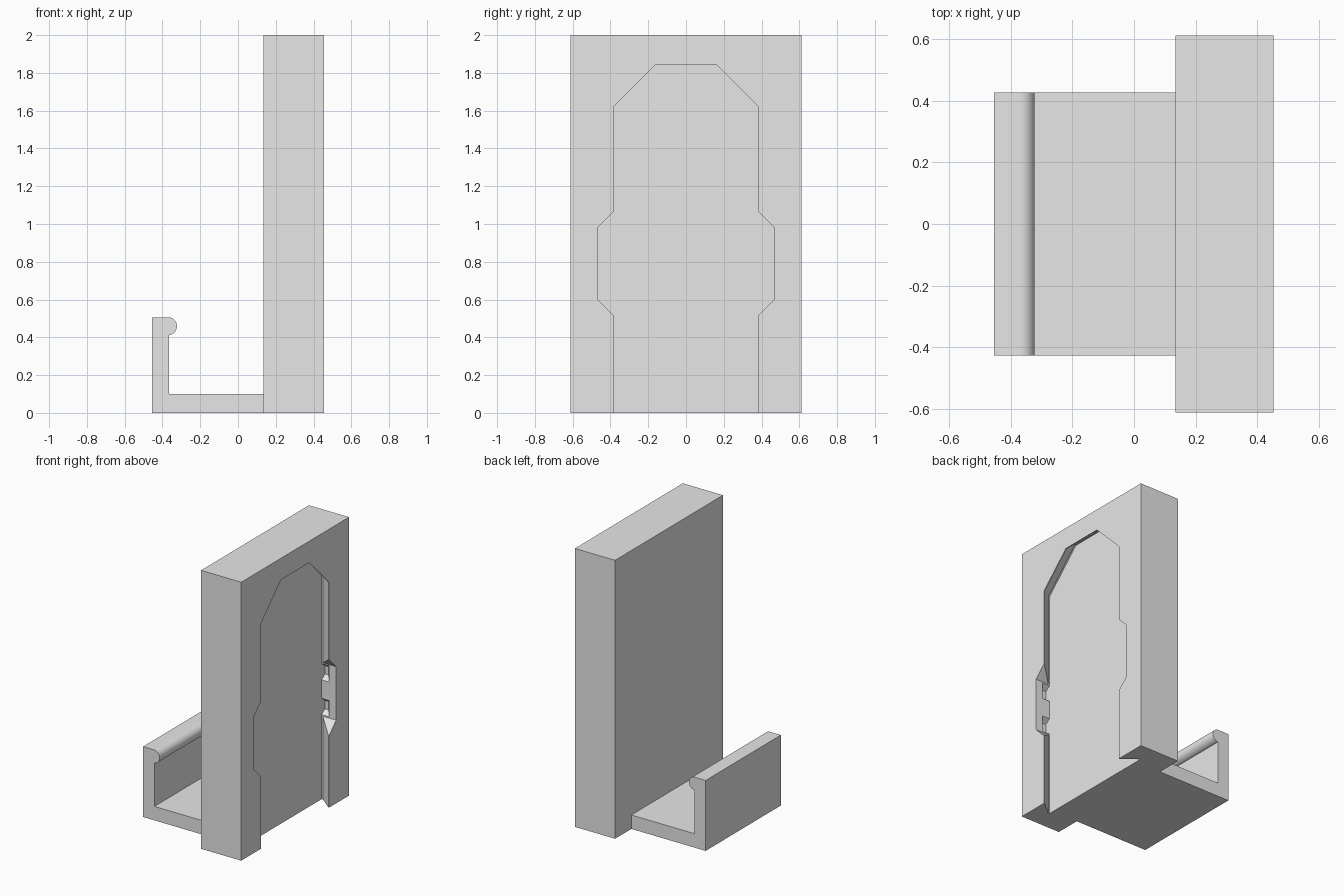
import bpy, bmesh, math

if "Cube" in bpy.data.objects:
    bpy.data.objects.remove(bpy.data.objects["Cube"])

grey = bpy.data.materials.new("light_grey")
grey.diffuse_color = (0.8, 0.8, 0.8, 1)
grey.use_nodes = True
grey.node_tree.nodes["Principled BSDF"].inputs["Base Color"].default_value = grey.diffuse_color


def loft(name, rings):
    """Closed solid through rings that share a point count."""
    bm = bmesh.new()
    loops = [[bm.verts.new(p) for p in ring] for ring in rings]
    n = len(loops[0])
    for a, b in zip(loops, loops[1:]):
        for i in range(n):
            j = (i + 1) % n
            bm.faces.new((a[i], a[j], b[j], b[i]))
    bm.faces.new(loops[0])
    bm.faces.new(loops[-1])
    bmesh.ops.recalc_face_normals(bm, faces=bm.faces)
    me = bpy.data.meshes.new(name)
    bm.to_mesh(me)
    bm.free()
    me.materials.append(grey)
    ob = bpy.data.objects.new(name, me)
    bpy.context.collection.objects.link(ob)
    return ob


def activate(ob):
    bpy.ops.object.select_all(action='DESELECT')
    ob.select_set(True)
    bpy.context.view_layer.objects.active = ob


def cut(target, cutter):
    mod = target.modifiers.new("cut", 'BOOLEAN')
    mod.operation, mod.solver, mod.object = 'DIFFERENCE', 'EXACT', cutter
    activate(target)
    bpy.ops.object.modifier_apply(modifier=mod.name)
    bpy.data.objects.remove(cutter)


T = math.tan(math.pi / 8)               # half side of an octagon per apothem
X0, X1 = 0.135, 0.454                   # plate front and mounting face
DEPTH = 0.115
FLOOR = X1 - DEPTH
SKIN, BASE = 0.385, 0.465               # slot half widths at face and at floor
SLOT_Z, RAMP_Z = 1.46, 0.79

# Upright back plate
plate = loft("back_plate", [[(x, -0.612, 0), (x, 0.612, 0), (x, 0.612, 2), (x, -0.612, 2)]
                            for x in (X0, X1)])


# Undercut slot, open at the bottom, with a half-octagon top
def slot_ring(x, w):
    half = [(w, -0.1), (w, SLOT_Z + w * T), (w * T, SLOT_Z + w)]
    return [(x, y, z) for y, z in half] + [(x, -y, z) for y, z in reversed(half)]


cut(plate, loft("slot_cutter", [slot_ring(FLOOR, BASE), slot_ring(FLOOR + 0.01, BASE),
                                slot_ring(X1 - 0.005, SKIN), slot_ring(X1 + 0.05, SKIN)]))


# Octagonal entry opening
def octagon(x):
    r = BASE / math.cos(math.pi / 8)
    angles = [math.pi / 8 + i * math.pi / 4 for i in range(8)]
    return [(x, r * math.cos(a), RAMP_Z + r * math.sin(a)) for a in angles]


cut(plate, loft("entry_cutter", [octagon(FLOOR), octagon(X1 + 0.05)]))


# Locking dimples in both side walls of the entry
def dimple_ring(y, z, h):
    return [(FLOOR, y, z - h), (FLOOR + h, y, z - h), (FLOOR + h, y, z + h), (FLOOR, y, z + h)]


for side in (-1, 1):
    for dz in (-0.125, 0.125):
        z = RAMP_Z + dz
        cut(plate, loft("dimple_cutter", [dimple_ring(side * (BASE - 0.01), z, 0.066),
                                          dimple_ring(side * (BASE + 0.037), z, 0.03)]))

# Tray with front lip and rounded bead, one extruded profile
cx, cz, r = -0.37, 0.459, 0.047
arc = [(cx + r * math.cos(math.radians(a)), cz + r * math.sin(math.radians(a)))
       for a in [90 - 174 * i / 24 for i in range(25)]]
profile = [(X0, 0), (-0.455, 0), (-0.455, cz + r)] + arc + [(-0.365, 0.1), (X0, 0.1)]
tray = loft("hook_tray", [[(x, y, z) for x, z in profile] for y in (-0.427, 0.427)])

for ob in (plate, tray):
    activate(ob)
    bpy.ops.object.shade_smooth_by_angle(angle=math.radians(25))
